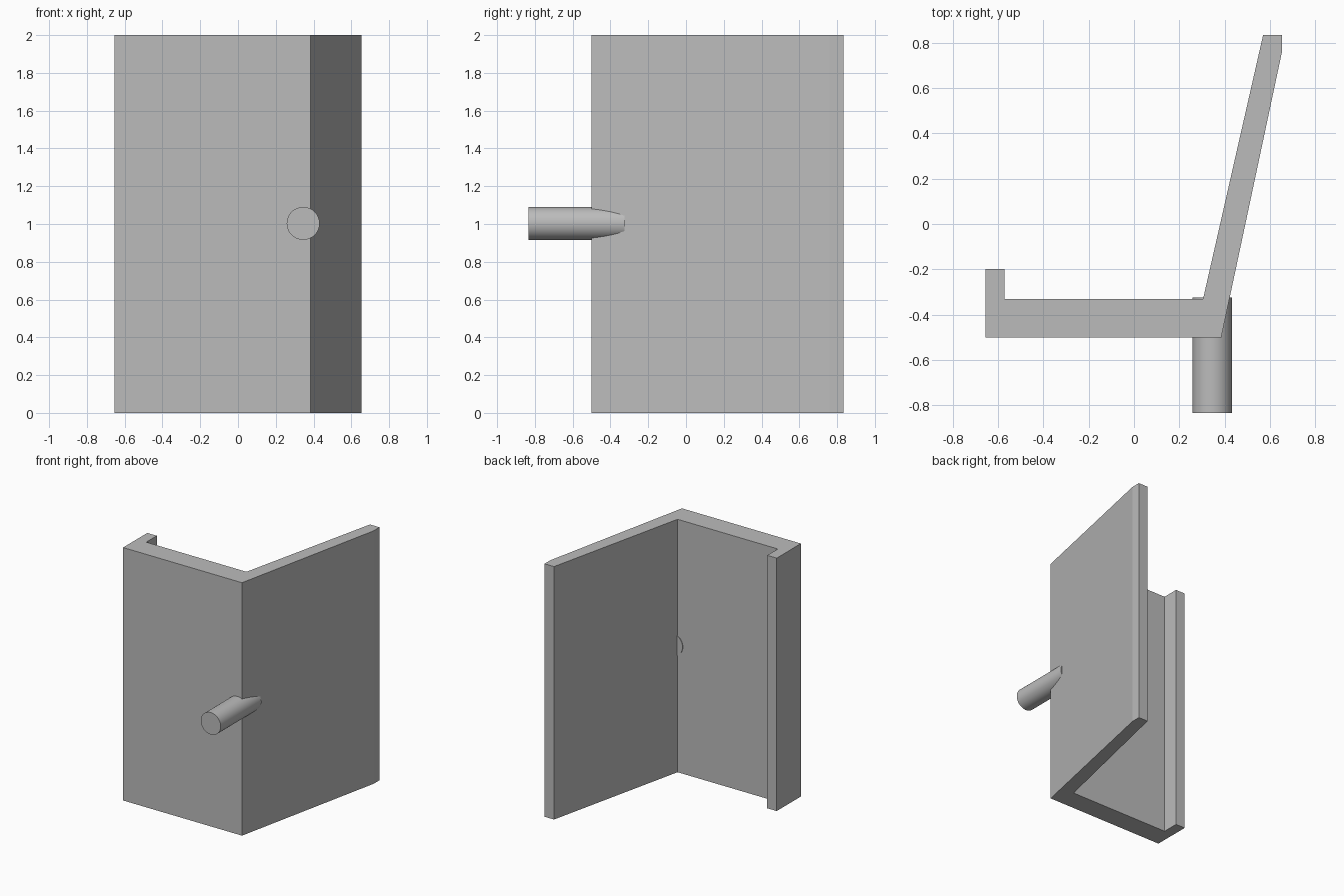
import bpy, bmesh, math

if "Cube" in bpy.data.objects:
    bpy.data.objects.remove(bpy.data.objects["Cube"])

grey = bpy.data.materials.new("light_grey")
grey.diffuse_color = (0.5, 0.5, 0.5, 1)
grey.use_nodes = True
grey.node_tree.nodes["Principled BSDF"].inputs["Base Color"].default_value = grey.diffuse_color

# Angled wall panel: plan profile extruded to full height
profile = [(-0.655, -0.5), (0.385, -0.5), (0.653, 0.76), (0.653, 0.835),
           (0.57, 0.835), (0.305, -0.33), (-0.572, -0.33),
           (-0.572, -0.198), (-0.655, -0.198)]
bm = bmesh.new()
base = bm.faces.new([bm.verts.new((x, y, 0)) for x, y in profile])
top = bmesh.ops.extrude_face_region(bm, geom=[base])["geom"]
bmesh.ops.translate(bm, vec=(0, 0, 2),
                    verts=[v for v in top if isinstance(v, bmesh.types.BMVert)])
bmesh.ops.recalc_face_normals(bm, faces=bm.faces)
mesh = bpy.data.meshes.new("angled_panel")
bm.to_mesh(mesh)
bm.free()
mesh.materials.append(grey)
panel = bpy.data.objects.new("angled_panel", mesh)
bpy.context.collection.objects.link(panel)

# Round peg pushed through the corner, just breaking the inner face
y_front, y_back = -0.833, -0.325
bpy.ops.mesh.primitive_cylinder_add(
    vertices=64, radius=0.087, depth=y_back - y_front,
    location=(0.345, (y_front + y_back) / 2, 1.003),
    rotation=(math.pi / 2, 0, 0))
peg = bpy.context.object
peg.name = "peg"
peg.data.materials.append(grey)
bpy.ops.object.shade_smooth_by_angle(angle=math.radians(30))
